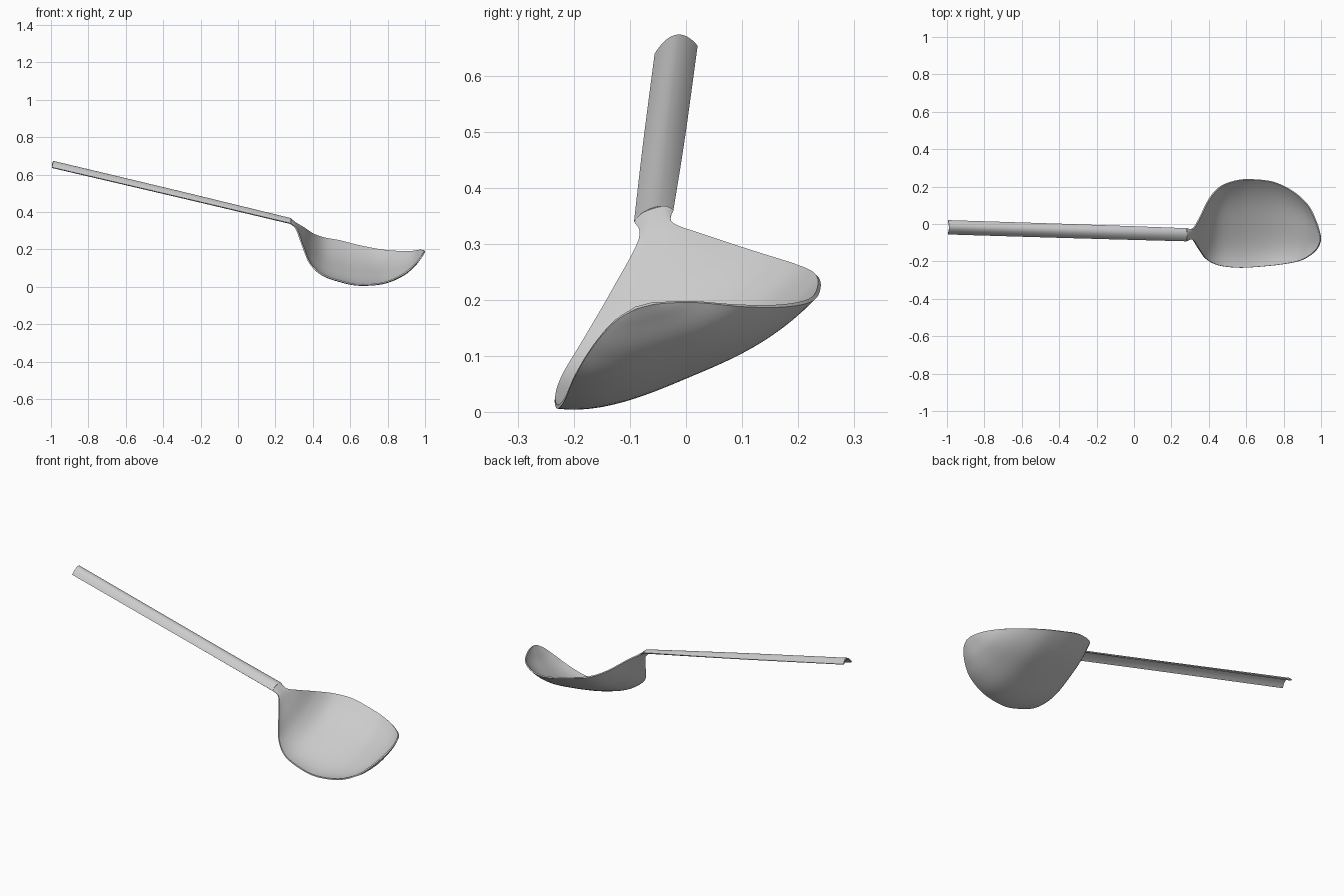
import bpy
from mathutils import Vector

cube = bpy.data.objects.get("Cube")
if cube:
    bpy.data.objects.remove(cube, do_unlink=True)

metal = bpy.data.materials.new("light_grey_metal")
metal.use_nodes = True
GREY = (0.6, 0.6, 0.6, 1)
metal.diffuse_color = GREY
metal.node_tree.nodes["Principled BSDF"].inputs["Base Color"].default_value = GREY


def spline(points, steps):
    """Catmull-Rom through the points."""
    padded = [points[0]] + points + [points[-1]]
    out = []
    for a, b, c, d in zip(padded, padded[1:], padded[2:], padded[3:]):
        for i in range(steps):
            t = i / steps
            out.append(b + (c - a) * t / 2
                       + (a * 2 - b * 5 + c * 4 - d) * t**2 / 2
                       + (b * 3 - a - c * 3 + d) * t**3 / 2)
    return out + [points[-1]]


def sheet(name, right_edge, left_edge, sag, sag_dir, power, steps, across=24):
    """Sheet between two edge curves, its middle pushed along sag_dir."""
    rights = spline([Vector(p) for p in right_edge], steps)
    lefts = spline([Vector(p) for p in left_edge], steps)
    sags = spline([Vector((s, 0, 0)) for s in sag], steps)
    verts = []
    for r, l, s in zip(rights, lefts, sags):
        for j in range(across + 1):
            u = j / across
            push = s.x * (1 - abs(2 * u - 1) ** power)
            verts.append(r.lerp(l, u) + Vector(sag_dir) * push)
    row = across + 1
    faces = [(i * row + j, (i + 1) * row + j, (i + 1) * row + j + 1, i * row + j + 1)
             for i in range(len(rights) - 1) for j in range(across)]
    mesh = bpy.data.meshes.new(name)
    mesh.from_pydata(verts, [], faces)
    mesh.materials.append(metal)
    obj = bpy.data.objects.new(name, mesh)
    bpy.context.collection.objects.link(obj)
    wall = obj.modifiers.new("thickness", 'SOLIDIFY')
    wall.thickness = 0.007
    wall.offset = 0
    bpy.ops.object.select_all(action='DESELECT')
    obj.select_set(True)
    bpy.context.view_layer.objects.active = obj
    bpy.ops.object.modifier_apply(modifier=wall.name)
    bpy.ops.object.shade_smooth_by_angle(angle=0.7)
    return obj


# Handle: long arched channel, open underneath
sheet("handle",
      [(-0.995, -0.053, 0.637), (-0.3, -0.074, 0.475), (0.28, -0.09, 0.338)],
      [(-0.995, 0.018, 0.651), (-0.3, -0.004, 0.489), (0.28, -0.024, 0.358)],
      [0.026, 0.022, 0.014], (0.23, 0, 0.97), 2, 12)

# Bowl: rolled scoop flaring out of the narrow neck
sheet("bowl",
      [(0.28, -0.09, 0.338), (0.312, -0.083, 0.308), (0.345, -0.13, 0.22),
       (0.385, -0.185, 0.125), (0.45, -0.22, 0.066), (0.55, -0.233, 0.03),
       (0.65, -0.23, 0.01), (0.78, -0.217, 0.022), (0.88, -0.198, 0.065),
       (0.94, -0.168, 0.115), (0.98, -0.13, 0.16), (0.997, -0.09, 0.186)],
      [(0.28, -0.024, 0.358), (0.315, -0.024, 0.337), (0.35, 0.03, 0.317),
       (0.4, 0.13, 0.284), (0.46, 0.198, 0.262), (0.55, 0.232, 0.245),
       (0.64, 0.237, 0.222), (0.75, 0.222, 0.2), (0.85, 0.173, 0.19),
       (0.93, 0.1, 0.19), (0.975, 0.01, 0.197), (0.996, -0.06, 0.194)],
      [-0.014, 0, 0.015, 0.03, 0.045, 0.05, 0.045, 0.045, 0.04, 0.03, 0.012, 0],
      (0, 0, -1), 3, 6)
